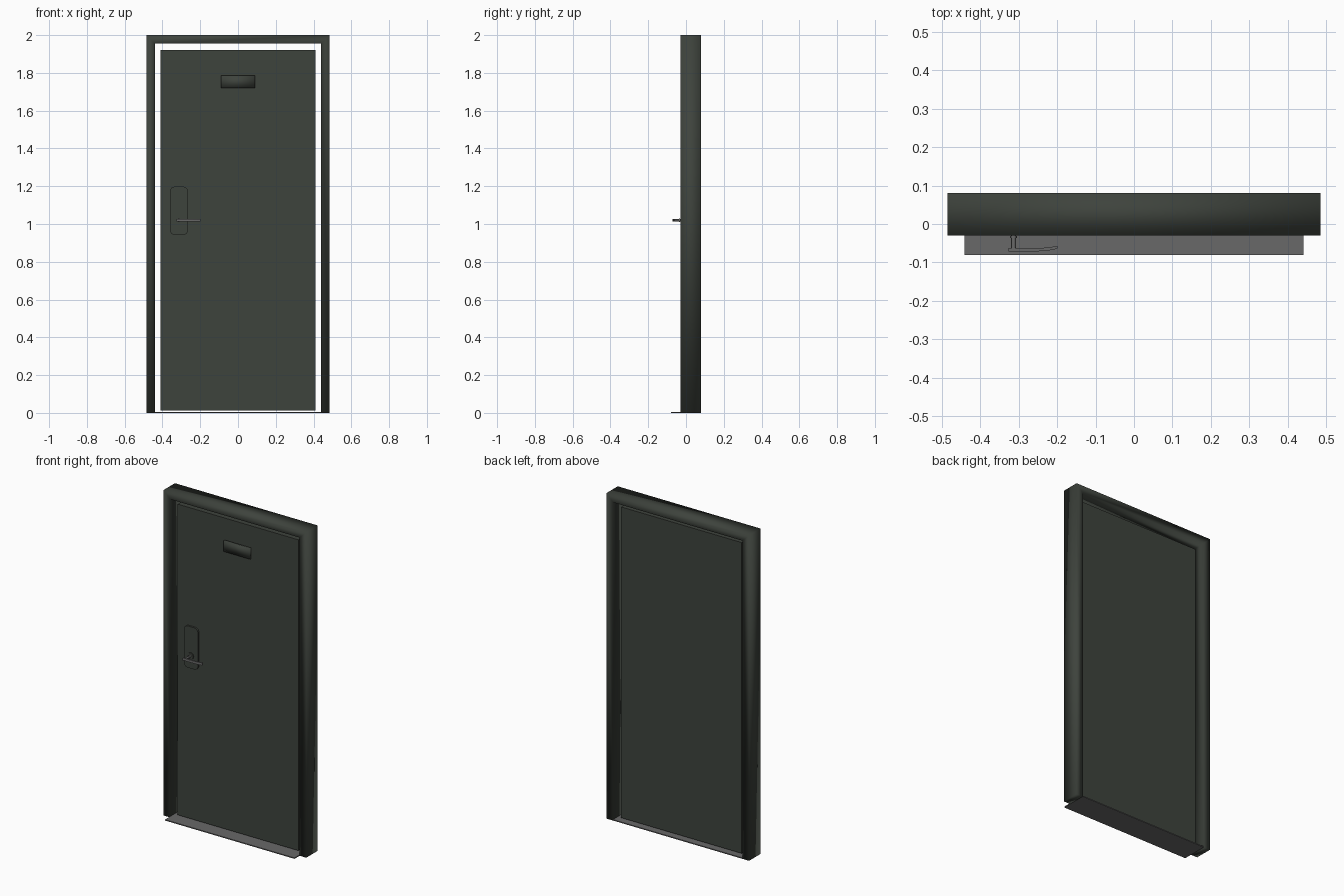
import bpy, bmesh, math
from mathutils import Vector

if "Cube" in bpy.data.objects:
    bpy.data.objects.remove(bpy.data.objects["Cube"])


def material(name, rgb):
    m = bpy.data.materials.new(name)
    m.diffuse_color = (*rgb, 1)
    m.use_nodes = True
    m.node_tree.nodes["Principled BSDF"].inputs["Base Color"].default_value = m.diffuse_color
    return m


GREEN = material("dark green paint", (0.048, 0.056, 0.046))
GREY = material("grey metal", (0.14, 0.14, 0.14))


def finish(name, bm, mat, smooth=None):
    bmesh.ops.recalc_face_normals(bm, faces=bm.faces)
    me = bpy.data.meshes.new(name)
    bm.to_mesh(me)
    bm.free()
    ob = bpy.data.objects.new(name, me)
    bpy.context.collection.objects.link(ob)
    me.materials.append(mat)
    if smooth is not None:
        bpy.ops.object.select_all(action='DESELECT')
        bpy.context.view_layer.objects.active = ob
        ob.select_set(True)
        bpy.ops.object.shade_smooth_by_angle(angle=math.radians(smooth))
    return ob


def prism(name, pts, direction, mat, smooth=None):
    """Extrude a closed outline along a direction."""
    bm = bmesh.new()
    f = bm.faces.new([bm.verts.new(p) for p in pts])
    r = bmesh.ops.extrude_face_region(bm, geom=[f])
    vs = [v for v in r["geom"] if isinstance(v, bmesh.types.BMVert)]
    bmesh.ops.translate(bm, vec=Vector(direction), verts=vs)
    return finish(name, bm, mat, smooth)


def box(name, x0, x1, y0, y1, z0, z1, mat, smooth=None):
    pts = [(x0, y0, z0), (x1, y0, z0), (x1, y0, z1), (x0, y0, z1)]
    return prism(name, pts, (0, y1 - y0, 0), mat, smooth)


def disc(name, x, z, r, y0, y1, mat, n=24):
    pts = [(x + r * math.cos(2 * math.pi * i / n), y0,
            z + r * math.sin(2 * math.pi * i / n)) for i in range(n)]
    return prism(name, pts, (0, y1 - y0, 0), mat, 40)


# door frame: two jambs and a head with mitred corners, softly shaded
bm = bmesh.new()
outer = [(-0.485, 0), (-0.485, 2), (0.485, 2), (0.485, 0)]
inner = [(-0.44, 0), (-0.44, 1.955), (0.44, 1.955), (0.44, 0)]
rings = []
for o, i in zip(outer, inner):
    corners = [(o, -0.03), (o, 0.08), (i, 0.08), (i, -0.03)]
    rings.append([bm.verts.new((p[0], y, p[1])) for p, y in corners])
for a, b in zip(rings, rings[1:]):
    for k in range(4):
        j = (k + 1) % 4
        bm.faces.new((a[k], a[j], b[j], b[k]))
bm.faces.new(rings[0])
bm.faces.new(rings[-1])
finish("door_frame", bm, GREEN, 180)

# door leaf, hung with a clear gap inside the frame
box("door_leaf", -0.41, 0.41, 0.0, 0.045, 0.012, 1.922, GREEN)

# threshold plate
box("threshold", -0.44, 0.44, -0.08, 0.08, 0.0, 0.006, GREY)

# label plate
box("label_plate", -0.09, 0.09, -0.01, 0.002, 1.72, 1.787, GREEN, 180)

# lock plate with rounded corners
r, pts = 0.025, []
for cx, cz, a0 in ((-0.29, 1.173, 0), (-0.335, 1.173, 90),
                   (-0.335, 0.967, 180), (-0.29, 0.967, 270)):
    for s in range(6):
        a = math.radians(a0 + 18 * s)
        pts.append((cx + r * math.cos(a), -0.011, cz + r * math.sin(a)))
prism("lock_plate", pts, (0, 0.013, 0), GREEN, 40)

# handle: collar, spindle and curved lever
disc("handle_collar", -0.313, 1.02, 0.02, -0.017, -0.01, GREEN)
disc("handle_spindle", -0.313, 1.02, 0.006, -0.064, -0.012, GREY, 16)
disc("spindle_flare", -0.313, 1.02, 0.009, -0.036, -0.031, GREY, 16)
lever = [(-0.326, -0.062), (-0.326, -0.071), (-0.25, -0.071), (-0.222, -0.069),
         (-0.198, -0.064), (-0.199, -0.057), (-0.224, -0.061), (-0.25, -0.063)]
prism("handle_lever", [(x, y, 1.012) for x, y in lever], (0, 0, 0.015), GREY, 40)
